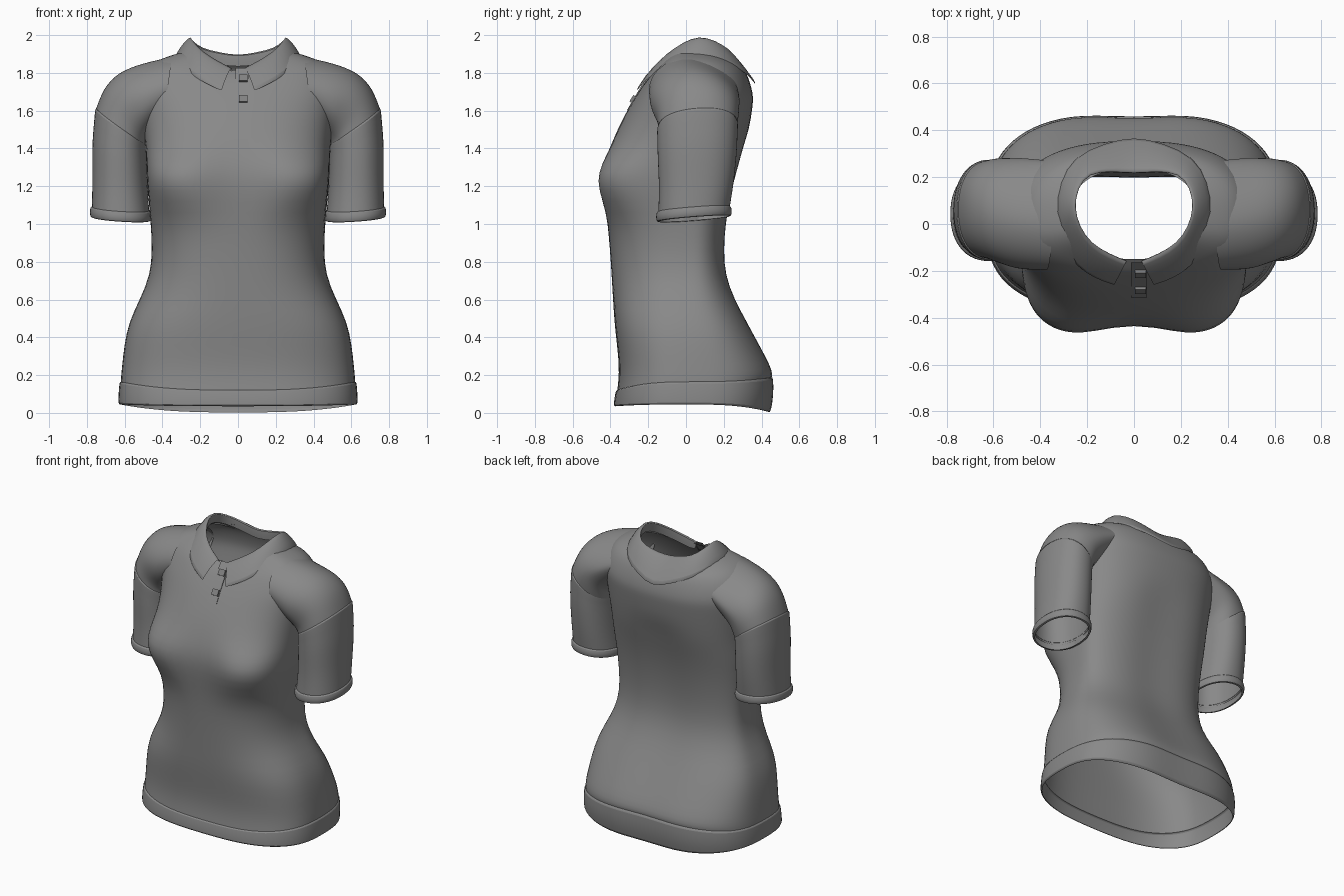
import bpy, bmesh, math

if "Cube" in bpy.data.objects:
    bpy.data.objects.remove(bpy.data.objects["Cube"])

fabric = bpy.data.materials.new("grey fabric")
fabric.diffuse_color = (0.25, 0.25, 0.25, 1)
fabric.use_nodes = True
fabric.node_tree.nodes["Principled BSDF"].inputs["Base Color"].default_value = fabric.diffuse_color
button_mat = bpy.data.materials.new("button grey")
button_mat.diffuse_color = (0.22, 0.22, 0.22, 1)
button_mat.use_nodes = True
button_mat.node_tree.nodes["Principled BSDF"].inputs["Base Color"].default_value = button_mat.diffuse_color


def spline(rows, k=2):
    """Insert k-1 Catmull-Rom rows between the given rows."""
    out = []
    for i in range(len(rows) - 1):
        a, b, c, d = (rows[max(0, min(len(rows) - 1, i + j))] for j in (-1, 0, 1, 2))
        for s in range(k):
            t = s / k
            out.append([q + t * (r - p) / 2 + t * t * (p - 2.5 * q + 2 * r - w / 2)
                        + t ** 3 * (1.5 * (q - r) + (w - p) / 2)
                        for p, q, r, w in zip(a, b, c, d)])
    return out + [list(rows[-1])]


def loft(name, rows, closed=True, mirror=False, subsurf=1, angle=50):
    """Skin point rows into a sheet or an open tube."""
    bm = bmesh.new()
    vs = [[bm.verts.new(p) for p in row] for row in rows]
    n = len(rows[0])
    for a, b in zip(vs, vs[1:]):
        for i in range(n if closed else n - 1):
            j = (i + 1) % n
            bm.faces.new((a[i], a[j], b[j], b[i]))
    bmesh.ops.recalc_face_normals(bm, faces=bm.faces[:])
    me = bpy.data.meshes.new(name)
    bm.to_mesh(me)
    bm.free()
    ob = bpy.data.objects.new(name, me)
    bpy.context.collection.objects.link(ob)
    me.materials.append(fabric)
    if mirror:
        ob.modifiers.new("mirror", 'MIRROR').use_clip = True
    if subsurf:
        ob.modifiers.new("smooth", 'SUBSURF').levels = subsurf
    bpy.context.view_layer.objects.active = ob
    ob.select_set(True)
    bpy.ops.object.shade_smooth_by_angle(angle=math.radians(angle))
    ob.select_set(False)


def power(v, e):
    return math.copysign(abs(v) ** (2 / e), v)


def body_ring(zf, zs, zb, hw, yf, yb, n=40):
    """Torso section with its own front, side and back heights and depths."""
    pts, yc = [], 0.02
    bust = math.exp(-((zs - 1.23) / 0.14) ** 2)
    groove = 0.02 if zs < 1.5 else 0
    base = 2.8 if zs < 0.6 else 2.5
    for i in range(n):
        t = 2 * math.pi * i / n
        c, s = math.cos(t), math.sin(t)
        front = s < 0
        e = base + 1.6 * bust if front else base
        x = hw * power(c, e)
        y = yc + power(s, e) * (yc - yf if front else yb - yc)
        mid = math.exp(-(x / 0.17) ** 2)
        if abs(s) > 0.3:
            y += mid * (0.07 * bust if front else -groove)
        pts.append((x, y, zs + ((zf if front else zb) - zs) * s * s))
    return pts


# Torso: level sections (z, half width, front, back), then tilted shoulder sections
level = [(.25, .615, -.355, .46), (.48, .58, -.38, .335), (.73, .465, -.395, .222),
         (1.0, .463, -.42, .225), (1.23, .485, -.493, .27), (1.4, .49, -.418, .318),
         (1.6, .515, -.312, .35)]
tilted = [(1.69, 1.72, 1.69, .525, -.258, .355), (1.755, 1.835, 1.80, .47, -.213, .32),
          (1.785, 1.885, 1.845, .38, -.185, .28), (1.815, 1.915, 1.875, .275, -.15, .235)]
hem_top = (.12, .165, .19, .622, -.365, .468)
torso = [hem_top] + [(z, z, z, *r) for z, *r in level] + tilted
loft("torso", [body_ring(*r) for r in spline(torso)])


# Hem band, slightly outside the torso
def hem_ring(grow, row):
    zf, zs, zb, hw, yf, yb = row
    return body_ring(zf, zs, zb, hw + grow, yf - grow, yb + grow)


hem_low = (.035, .045, .002, .629, -.378, .455)
hem_mid = [(a + b) / 2 for a, b in zip(hem_top, hem_low)]
hem_mid[5] = .47
loft("hem_band", [hem_ring(-.002, hem_top), hem_ring(.008, hem_top), hem_ring(.008, hem_mid),
                  hem_ring(.008, hem_low), hem_ring(-.004, hem_low)])


def arm_ring(ax, az, bx, bz, yf, yb, e=2.2, grow=0.0, drop=0.0, n=28):
    """Arm section from outer/top point A to inner/lower point B; e < 2.2 ridges the top."""
    cx, cz, cy = (ax + bx) / 2, (az + bz) / 2 - drop, (yf + yb) / 2
    ux, uz, hy = (ax - bx) / 2, (az - bz) / 2, (yb - yf) / 2 + grow
    k = 1 + grow / math.hypot(ux, uz)
    pts = []
    for i in range(n):
        t = 2 * math.pi * i / n
        c, s = power(math.cos(t), e), power(math.sin(t), e)
        y = cy + hy * s - .1 * (2.2 - e) * max(c, 0)
        pts.append((cx + ux * k * c, y, cz + uz * k * c + .015 * s))
    return pts


# Shoulders, running flush out of the torso with a ridge along the top
shoulder = [(.35, 1.885, .40, 1.54, -.195, .275, 1.75), (.50, 1.852, .47, 1.47, -.192, .285, 1.8),
            (.63, 1.80, .48, 1.44, -.17, .285, 1.95), (.71, 1.715, .484, 1.42, -.152, .28, 2.1),
            (.752, 1.61, .485, 1.41, -.148, .272, 2.2)]
loft("shoulder", [arm_ring(*r) for r in spline(shoulder)], mirror=True)

# Short sleeves, stepping out a little at the shoulder seam
sleeve = [(.752, 1.615, .487, 1.43, -.15, .272), (.770, 1.44, .485, 1.34, -.15, .27),
          (.770, 1.24, .48, 1.19, -.142, .253), (.772, 1.08, .47, 1.06, -.146, .23)]
rings = [arm_ring(*sleeve[0], grow=-.004)]
rings += [arm_ring(*r, grow=.006 if i == 0 else .002) for i, r in enumerate(spline(sleeve))]
loft("sleeve", rings, mirror=True)

# Sleeve cuffs: the last sleeve section, grown and dropped
cuff = [(0, -.012), (.011, -.008), (.015, .02), (.01, .045), (-.004, .042)]
loft("sleeve_cuff", [arm_ring(*sleeve[-1], grow=g, drop=d) for g, d in cuff], mirror=True)

# Folded collar: stand, fold, fall and outer edge, drawn as a half and mirrored
fold = spline([(.03, -.155, 1.83), (.18, -.08, 1.915), (.25, .07, 2.0),
               (.19, .215, 1.935), (0, .21, 1.90)])
outer = spline([(.085, -.262, 1.715), (.25, -.185, 1.80), (.34, .05, 1.905),
                (.26, .29, 1.835), (0, .378, 1.74)])
stand = [(x * 1.06, y * 1.02, z - .07) for x, y, z in fold]
lip = [(x * .99, y * .99, z - .012) for x, y, z in outer]


def blend(t, lift):
    return [[p + (q - p) * t + d for p, q, d in zip(a, b, (0, 0, lift))]
            for a, b in zip(fold, outer)]


rows = [stand, fold, blend(.15, .012), blend(.55, .018), outer, lip]
for r in rows:
    r[-1] = (0, r[-1][1], r[-1][2])
loft("collar", rows, closed=False, mirror=True)

# Button placket strip down the front of the neck
line = spline([(-.163, 1.825), (-.232, 1.735), (-.312, 1.60)])
loft("placket", [[(x, y + d, z) for x, d in ((-.012, .012), (-.012, -.002),
                                             (.055, -.002), (.055, .012))] for y, z in line],
     closed=False, subsurf=0, angle=30)

# Two square buttons
for y, z in ((-.21, 1.77), (-.28, 1.66)):
    bpy.ops.mesh.primitive_cube_add(size=1, location=(.028, y, z), rotation=(-.56, 0, 0))
    b = bpy.context.object
    b.name = "button"
    b.scale = (.046, .022, .04)
    b.data.materials.append(button_mat)
    b.modifiers.new("bevel", 'BEVEL').width = .005
    b.select_set(False)
